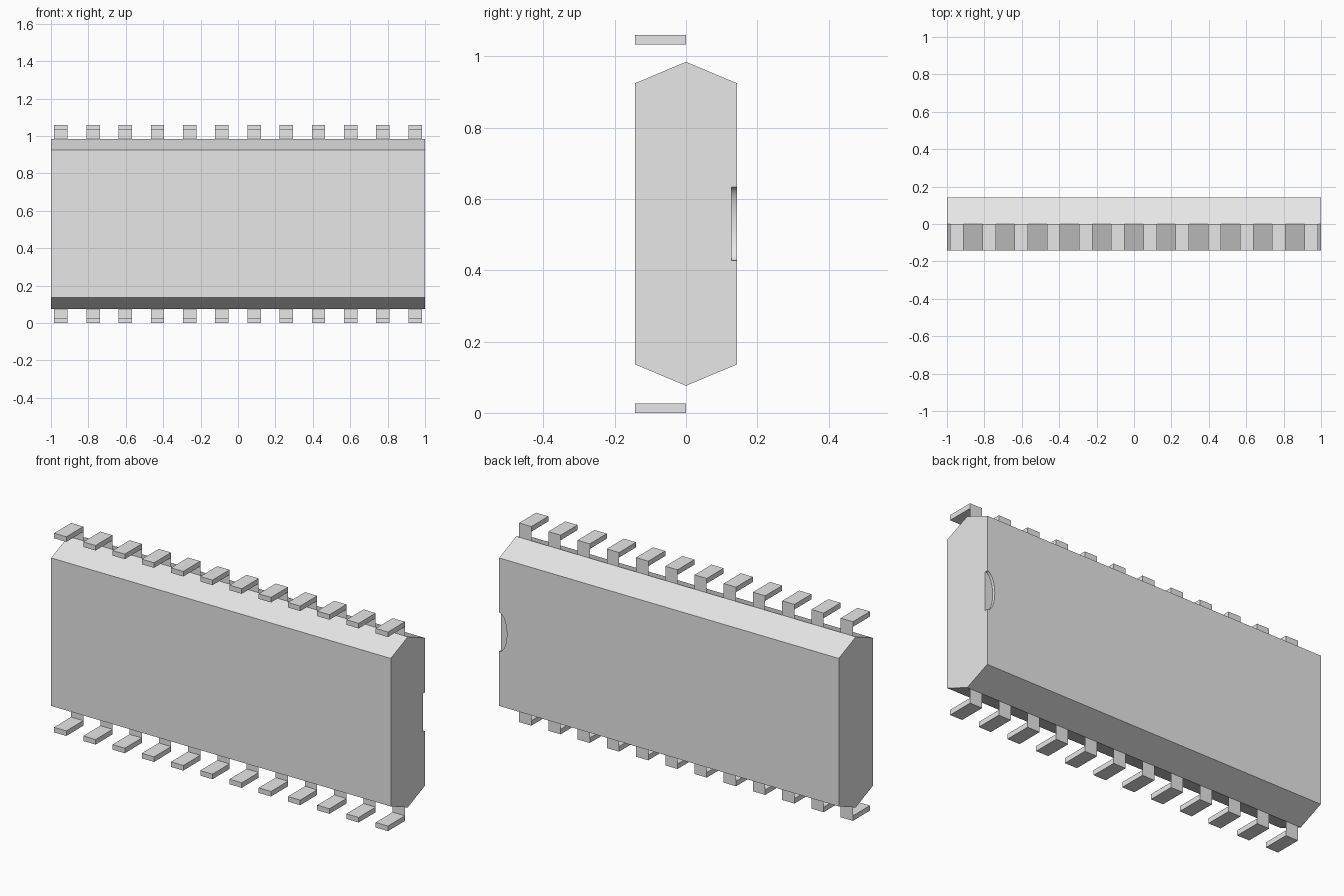
import bpy
import bmesh
from mathutils import Matrix

HALF_DEPTH = 0.143   # body half thickness in y
HEIGHT = 1.06
MID = HEIGHT / 2
PIN_COUNT = 12
PIN_WIDTH = 0.072
PIN_THICK = 0.027

default = bpy.data.objects.get("Cube")
if default:
    bpy.data.objects.remove(default, do_unlink=True)

# Single flat grey
grey = bpy.data.materials.new("light_grey")
colour = (0.8, 0.8, 0.8, 1)
grey.diffuse_color = colour
grey.use_nodes = True
grey.node_tree.nodes["Principled BSDF"].inputs["Base Color"].default_value = colour


def make_object(name, bm):
    mesh = bpy.data.meshes.new(name)
    bm.to_mesh(mesh)
    bm.free()
    mesh.materials.append(grey)
    obj = bpy.data.objects.new(name, mesh)
    bpy.context.collection.objects.link(obj)
    return obj


def activate(obj):
    bpy.ops.object.select_all(action="DESELECT")
    obj.select_set(True)
    bpy.context.view_layer.objects.active = obj


# Body: six-sided profile swept along x
bm = bmesh.new()
shoulder, ridge = 0.394, 0.454
profile = [(-HALF_DEPTH, -shoulder), (0, -ridge), (HALF_DEPTH, -shoulder),
           (HALF_DEPTH, shoulder), (0, ridge), (-HALF_DEPTH, shoulder)]
end = bm.faces.new([bm.verts.new((-1, y, MID + z)) for y, z in profile])
swept = bmesh.ops.extrude_face_region(bm, geom=[end])["geom"]
bmesh.ops.translate(bm, vec=(2, 0, 0),
                    verts=[v for v in swept if isinstance(v, bmesh.types.BMVert)])
bmesh.ops.recalc_face_normals(bm, faces=bm.faces)
body = make_object("body", bm)

# Shallow oval notch in the back face at the +x end
bm = bmesh.new()
bmesh.ops.create_cone(bm, cap_ends=True, segments=48, radius1=1, radius2=1, depth=0.03)
bmesh.ops.transform(bm, verts=bm.verts,
                    matrix=Matrix.Translation((1, HALF_DEPTH, MID))
                    @ Matrix.Diagonal((0.045, 1, 0.103, 1))
                    @ Matrix.Rotation(1.570796, 4, "X"))
cutter = make_object("notch_cutter", bm)
cutter.hide_render = True
cut = body.modifiers.new("notch", "BOOLEAN")
cut.operation = "DIFFERENCE"
cut.solver = "EXACT"
cut.object = cutter
activate(body)
bpy.ops.object.modifier_apply(modifier=cut.name)
bpy.data.objects.remove(cutter, do_unlink=True)
activate(body)
bpy.ops.object.shade_smooth_by_angle(angle=0.4)


# Pins: a flat foot reaching forward, joined to the body ridge by a thin sheet
def make_pin(name, x, upper):
    bm = bmesh.new()
    foot = Matrix.Translation((x, -HALF_DEPTH / 2, PIN_THICK / 2))
    size = Matrix.Diagonal((PIN_WIDTH, HALF_DEPTH, PIN_THICK, 1))
    bmesh.ops.create_cube(bm, size=1, matrix=foot @ size)
    left, right = x - PIN_WIDTH / 2, x + PIN_WIDTH / 2
    top = MID - ridge + 0.01
    bm.faces.new([bm.verts.new(p) for p in (
        (right, 0, PIN_THICK), (left, 0, PIN_THICK), (left, 0, top), (right, 0, top))])
    if upper:
        for v in bm.verts:
            v.co.z = HEIGHT - v.co.z
        bmesh.ops.reverse_faces(bm, faces=bm.faces)
    make_object(name, bm)


first = -0.947
pitch = -2 * first / (PIN_COUNT - 1)
for i in range(PIN_COUNT):
    make_pin(f"lower_pin_{i + 1}", first + i * pitch, False)
    make_pin(f"upper_pin_{i + 1}", first + i * pitch, True)
